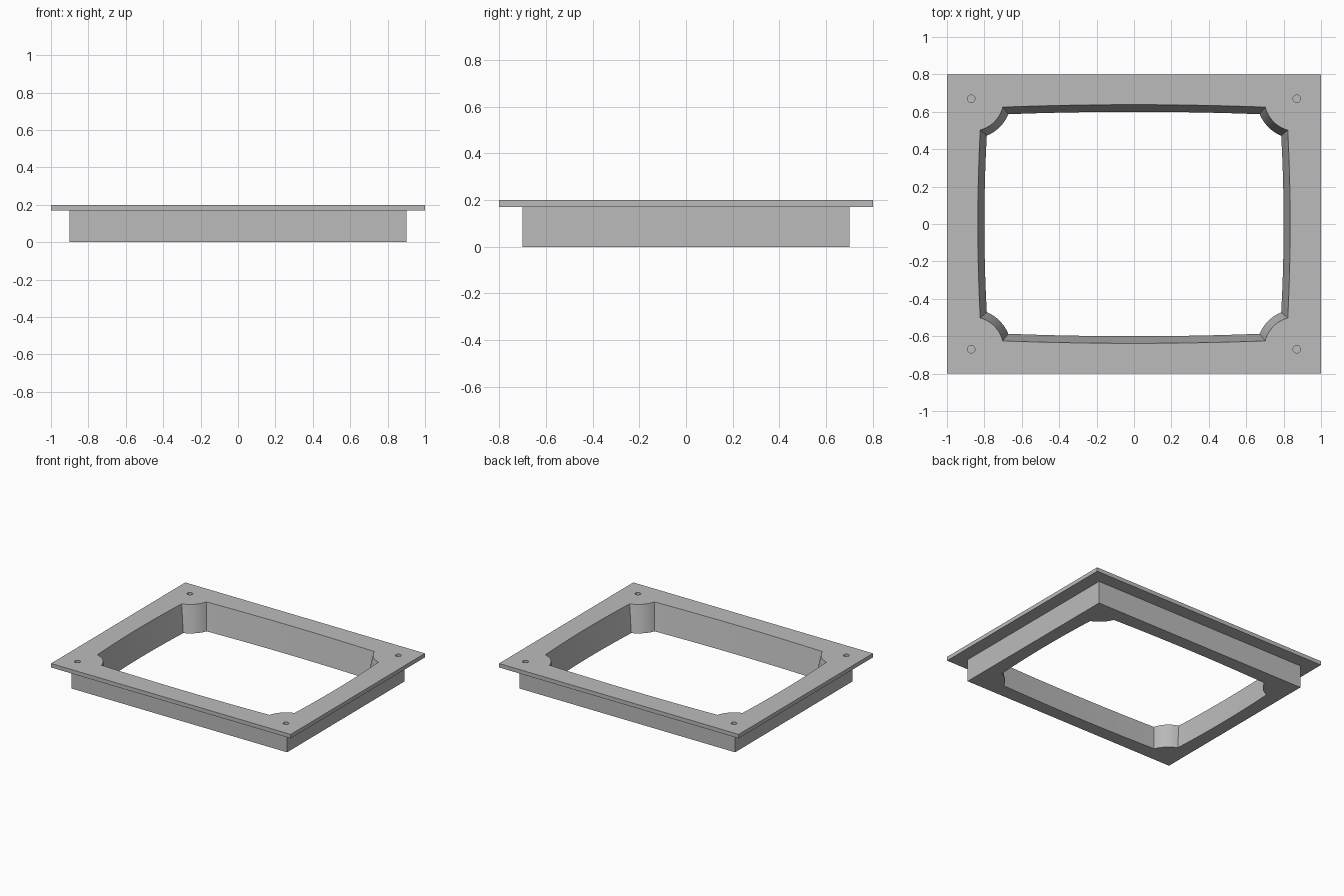
import bpy, bmesh, math

cube = bpy.data.objects.get("Cube")
if cube:
    bpy.data.objects.remove(cube, do_unlink=True)

HOLE_X, HOLE_Y = 0.87, 0.67      # screw hole centre in one corner
TOP = 0.2
FLANGE_Z = 0.17

grey = bpy.data.materials.new("plain_grey")
grey.use_nodes = True
colour = (0.5, 0.5, 0.5, 1)
grey.diffuse_color = colour
grey.node_tree.nodes["Principled BSDF"].inputs["Base Color"].default_value = colour


def loft(name, rings):
    """Closed solid through matching rings of points, capped at both ends."""
    bm = bmesh.new()
    loops = [[bm.verts.new(p) for p in ring] for ring in rings]
    n = len(loops[0])
    for low, high in zip(loops, loops[1:]):
        for i in range(n):
            j = (i + 1) % n
            bm.faces.new((low[i], low[j], high[j], high[i]))
    bm.faces.new(loops[0][::-1])
    bm.faces.new(loops[-1])
    bmesh.ops.recalc_face_normals(bm, faces=bm.faces)
    mesh = bpy.data.meshes.new(name)
    bm.to_mesh(mesh)
    bm.free()
    mesh.materials.append(grey)
    obj = bpy.data.objects.new(name, mesh)
    bpy.context.collection.objects.link(obj)
    return obj


def rectangle(hx, hy, z):
    return [(-hx, -hy, z), (hx, -hy, z), (hx, hy, z), (-hx, hy, z)]


def circle(cx, cy, r, z, n=24):
    return [(cx + r * math.cos(i * math.tau / n), cy + r * math.sin(i * math.tau / n), z)
            for i in range(n)]


def opening(z, steps=10):
    """Bowed rectangle with a scoop around each screw hole, tapering with height."""
    t = z / TOP
    hx, hy, r = 0.8 + 0.035 * t, 0.6 + 0.038 * t, 0.215 - 0.04 * t
    bow = 0.013
    dx, dy = HOLE_X - (hx - bow), HOLE_Y - (hy - bow)
    side_y = HOLE_Y - math.sqrt(r * r - dx * dx)
    end_x = HOLE_X - math.sqrt(r * r - dy * dy)
    a0 = math.atan2(side_y - HOLE_Y, -dx) + math.tau
    a1 = math.atan2(-dy, end_x - HOLE_X) + math.tau
    f = [i / steps for i in range(steps + 1)]
    quarter = [(hx - bow * u * u, side_y * u) for u in f]
    quarter += [(HOLE_X + r * math.cos(a0 + (a1 - a0) * u),
                 HOLE_Y + r * math.sin(a0 + (a1 - a0) * u)) for u in f[1:-1]]
    quarter += [(end_x * u, hy - bow * u * u) for u in reversed(f)]
    half = quarter + [(-x, y) for x, y in reversed(quarter[:-1])]
    half = half[:-1]
    return [(x, y, z) for x, y in half] + [(-x, -y, z) for x, y in half]


# Stepped block: body below, wider flange on top
frame = loft("flanged_frame", [rectangle(0.9, 0.7, 0), rectangle(0.9, 0.7, FLANGE_Z),
                               rectangle(1, 0.8, FLANGE_Z), rectangle(1, 0.8, TOP)])

# Cutters for the central opening and the blind screw holes
cutters = [loft("opening_cutter", [opening(-0.05), opening(0.25)])]
for sx in (-1, 1):
    for sy in (-1, 1):
        cutters.append(loft("screw_hole_cutter",
                            [circle(sx * HOLE_X, sy * HOLE_Y, 0.02, z)
                             for z in (FLANGE_Z, TOP + 0.05)]))

bpy.ops.object.select_all(action="DESELECT")
bpy.context.view_layer.objects.active = frame
frame.select_set(True)
for cutter in cutters:
    cutter.hide_render = True
    cut = frame.modifiers.new("cut", "BOOLEAN")
    cut.operation = "DIFFERENCE"
    cut.solver = "EXACT"
    cut.object = cutter
    bpy.ops.object.modifier_apply(modifier=cut.name)
    bpy.data.objects.remove(cutter, do_unlink=True)

bpy.ops.object.shade_smooth_by_angle(angle=math.radians(25))
